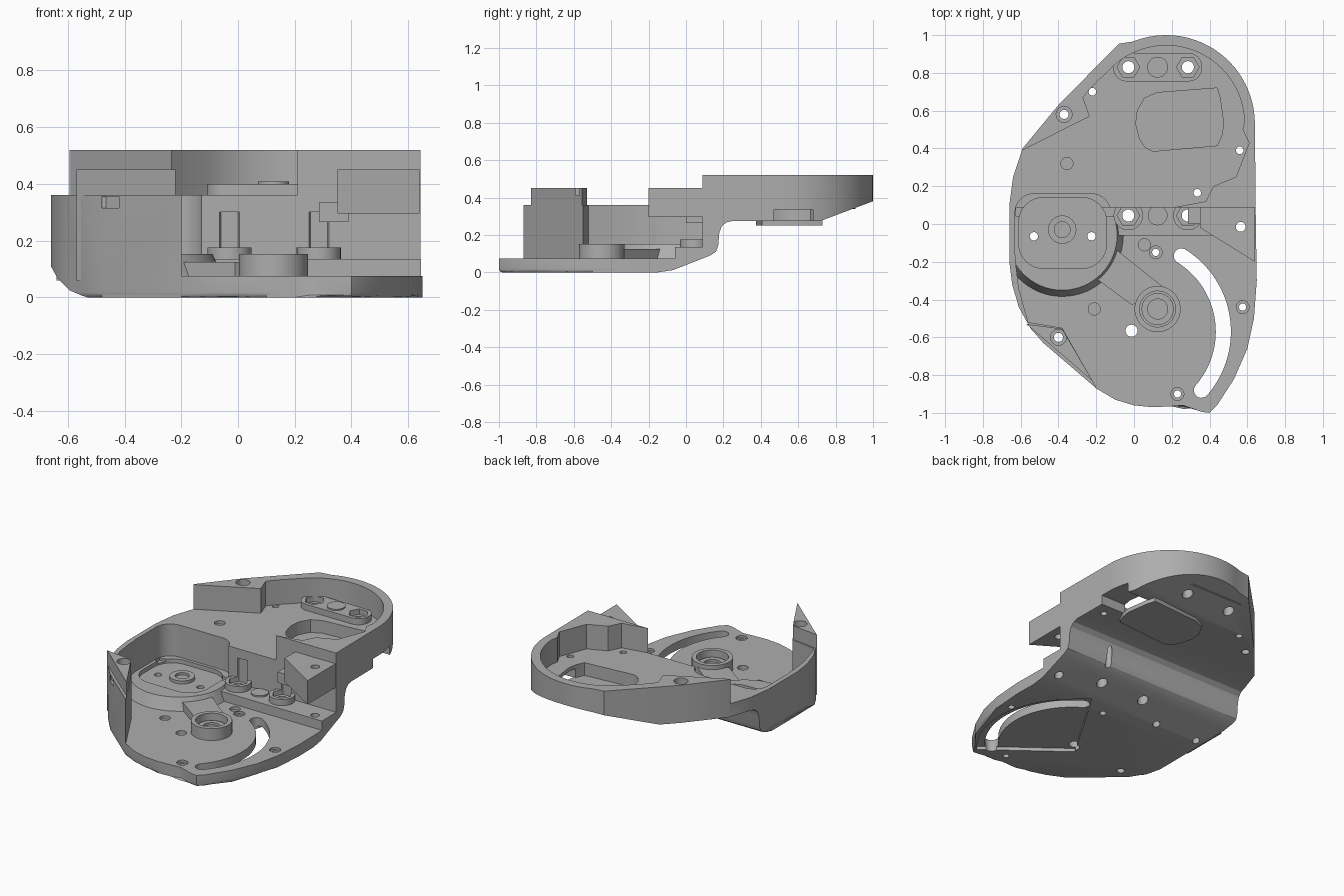
import bpy, bmesh, math
from mathutils import Vector

cube = bpy.data.objects.get("Cube")
if cube:
    bpy.data.objects.remove(cube, do_unlink=True)

grey = bpy.data.materials.new("moulded grey")
grey.use_nodes = True
colour = (0.42, 0.42, 0.42, 1)
grey.diffuse_color = colour
grey.node_tree.nodes["Principled BSDF"].inputs["Base Color"].default_value = colour


def arc(cx, cy, r, a0, a1, n=24):
    return [(cx + r * math.cos(math.radians(a0 + (a1 - a0) * i / n)),
             cy + r * math.sin(math.radians(a0 + (a1 - a0) * i / n))) for i in range(n + 1)]


def circle(c, r, n=32):
    return arc(c[0], c[1], r, 0, 360, n)[:-1]


def rounded(x0, x1, y0, y1, r):
    return (arc(x1 - r, y1 - r, r, 0, 90, 8) + arc(x0 + r, y1 - r, r, 90, 180, 8)
            + arc(x0 + r, y0 + r, r, 180, 270, 8) + arc(x1 - r, y0 + r, r, 270, 360, 8))


def prism(name, pts, lo, hi, axis="z", taper=1.0, bevel=0.0):
    """Extrude a 2D outline along an axis, optionally tapered or bevelled below."""
    place = {"x": lambda a, b, h: (h, a, b), "y": lambda a, b, h: (a, h, b),
             "z": lambda a, b, h: (a, b, h)}[axis]
    mx = sum(p[0] for p in pts) / len(pts)
    my = sum(p[1] for p in pts) / len(pts)
    bm = bmesh.new()
    low = [bm.verts.new(place(a, b, lo)) for a, b in pts]
    top = [bm.verts.new(place(mx + (a - mx) * taper, my + (b - my) * taper, hi)) for a, b in pts]
    base = bm.faces.new(low)
    bm.faces.new(top)
    for i in range(len(pts)):
        j = (i + 1) % len(pts)
        bm.faces.new((low[i], low[j], top[j], top[i]))
    if bevel:
        bmesh.ops.bevel(bm, geom=list(base.edges), offset=bevel, segments=3,
                        profile=0.5, affect="EDGES")
    bmesh.ops.recalc_face_normals(bm, faces=bm.faces)
    mesh = bpy.data.meshes.new(name)
    bm.to_mesh(mesh)
    bm.free()
    mesh.materials.append(grey)
    ob = bpy.data.objects.new(name, mesh)
    bpy.context.collection.objects.link(ob)
    return ob


def boolean(targets, cutter, op="DIFFERENCE"):
    cutter.hide_render = True
    for ob in targets:
        mod = ob.modifiers.new("cut", "BOOLEAN")
        mod.operation, mod.object, mod.solver = op, cutter, "EXACT"
        with bpy.context.temp_override(object=ob, active_object=ob):
            bpy.ops.object.modifier_apply(modifier=mod.name)
    bpy.data.objects.remove(cutter, do_unlink=True)


def cut(targets, pts, lo, hi, axis="z"):
    boolean(targets, prism("cutter", pts, lo, hi, axis), "DIFFERENCE")


def box(x0, x1, y0, y1):
    return [(x0, y0), (x1, y0), (x1, y1), (x0, y1)]


# Housing envelope: plan outline limited by the stepped underside and rounded left edge
outline = arc(0.17, 0.53, 0.47, 0, 105) + [
    (-0.01, 0.965), (-0.08, 0.955), (-0.4, 0.63), (-0.59, 0.4), (-0.64, 0.25), (-0.66, 0.1),
    (-0.66, -0.2), (-0.645, -0.32), (-0.61, -0.44), (-0.55, -0.55), (-0.48, -0.63),
    (-0.2, -0.87), (-0.1, -0.93), (0.0, -0.96), (0.1, -0.97), (0.2, -0.965), (0.26, -0.96),
    (0.36, -0.995), (0.4, -1.0), (0.44, -0.96), (0.53, -0.82), (0.6, -0.66), (0.635, -0.5),
    (0.65, -0.3), (0.645, 0.0)]
body = prism("housing_body", outline, 0, 0.52, bevel=0.018)
side = [(-1.1, -0.1), (-0.15, -0.1), (-0.15, 0), (-0.07, 0.012), (0.13, 0.09), (0.16, 0.11),
        (0.172, 0.14), (0.178, 0.21), (0.19, 0.245), (0.215, 0.267), (0.25, 0.275),
        (0.72, 0.275), (1.1, 0.418), (1.1, 0.7), (-1.1, 0.7)]
boolean([body], prism("side_limit", side, -1, 1, "x"), "INTERSECT")
front = [(-0.8, 0.7), (-0.66, 0.11), (-0.635, 0.065), (-0.595, 0.025), (-0.55, 0.006),
         (-0.5, -0.01), (0.8, -0.01), (0.8, 0.7)]
front[0:1] = [(-0.66, 0.7)]
boolean([body], prism("front_limit", front, -1.2, 1.2, "y"), "INTERSECT")

# Upper floor inside the raised rim and its two thick screw blocks
cut([body], [(-1, -1.2), (1, -1.2), (1, 0.088), (0.21, 0.088), (0.38, 0.12), (0.42, 0.2),
             (0.54, 0.25), (0.61, 0.43), (0.575, 0.5)] + arc(0.17, 0.53, 0.415, 2, 130)
    + [(-0.23, 0.72), (-0.27, 0.67), (-0.235, 0.57), (-0.59, 0.39), (-1, 0.39)], 0.36, 1)

# Lower tray, open at the front and right, with a thicker strip by the step
cut([body], [(-0.625, -0.06), (-0.625, -0.22), (-0.61, -0.34), (-0.56, -0.52), (-0.38, -0.55),
             (-0.2, -0.865), (-0.2, -1.2), (1, -1.2), (1, -0.06)], 0.075, 1)
cut([body], box(-0.625, 1, -0.07, 0.088), 0.135, 0.45)
cut([body], rounded(-0.63, -0.125, -0.25, 0.16, 0.1), 0.152, 1)

# Corner post and triangular screw block
post = prism("corner_post", [(-0.57, -0.53), (-0.38, -0.555), (-0.22, -0.83)], 0.06, 0.45)
block = prism("side_screw_block", [(0.35, -0.02), (0.64, -0.2), (0.64, 0.1), (0.35, 0.1)],
              0.295, 0.45)
prism("cable_clip", box(0.285, 0.39, 0.265, 0.335), 0.0, 0.1, "y")

# Tapered motor seat with a rounded recess
motor = (-0.38, -0.06)
seat = prism("motor_seat", circle(motor, 0.33, 64), 0.06, 0.152, taper=0.88)
boolean([seat], prism("seat_limit", box(-0.64, 0, -0.5, 0.04), 0, 1), "INTERSECT")
cut([seat, body], rounded(-0.61, -0.145, -0.235, 0.14, 0.13), 0.125, 0.3)
ring = prism("motor_ring", circle((motor[0], -0.03), 0.075), 0.12, 0.145)
cut([ring], circle((motor[0], -0.03), 0.042), 0.13, 0.3)
for x in (-0.53, -0.225):
    cut([seat, body], circle((x, -0.065), 0.022), -1, 1)

# Bearing boss and the arm joining it to the seat
bearing = (0.125, -0.45)
boss = prism("bearing_boss", circle(bearing, 0.122, 48), 0.06, 0.152)
arm = prism("bearing_arm", [(-0.1, -0.13), (0.15, -0.33), (-0.01, -0.43), (-0.2, -0.29)],
            0.06, 0.125)
cut([boss, arm], circle(bearing, 0.095), 0.095, 1)
cup = prism("bearing_cup", circle(bearing, 0.085), 0.07, 0.11)
cut([cup], circle(bearing, 0.053), 0.085, 1)

# Hexagonal nut holders below and above, with a disc between each pair
bar = prism("upper_nut_bar", rounded(-0.11, 0.36, 0.755, 0.905, 0.07), 0.34, 0.4)
for x in (-0.03, 0.285):
    holder = prism("lower_nut_holder", circle((x, 0.045), 0.078), 0.1, 0.175)
    boolean([holder], prism("holder_limit", box(-1, 1, -1, 0.1), 0, 1), "INTERSECT")
    cut([holder, body], circle((x, 0.045), 0.06, 6), 0.145, 0.3)
    cut([holder, body], circle((x, 0.045), 0.032), -1, 0.3)
    cut([bar], circle((x, 0.83), 0.06, 6), 0.365, 0.6)
    cut([bar, body], circle((x, 0.83), 0.032), 0, 0.6)
prism("lower_disc", circle((0.125, 0.045), 0.052), 0.12, 0.145)
prism("upper_disc", circle((0.125, 0.83), 0.055), 0.39, 0.408)

# Upper window, its side opening and the tray hung below
window = [(0.1, 0.385), (0.44, 0.415), (0.465, 0.47), (0.475, 0.53), (0.455, 0.67), (0.44, 0.72),
          (0.12, 0.695), (0.055, 0.665), (0.018, 0.6), (0.01, 0.53), (0.03, 0.45), (0.06, 0.405)]
cut([body], window, 0, 1)
cut([body], box(0.47, 0.68, 0.268, 0.335), 0.4, 0.8, "x")
prism("window_tray", [(0.27 + (x - 0.27) * 1.06, 0.55 + (y - 0.55) * 1.06) for x, y in window],
      0.25, 0.277)

# Curved adjustment slot with a shallow relief underneath
pivot = (0.0, -0.57)
slot_ends = [(pivot[0] + 0.473 * math.cos(math.radians(a)),
              pivot[1] + 0.473 * math.sin(math.radians(a))) for a in (-41, 58)]
slot = (arc(*pivot, 0.513, -41, 58, 32) + arc(*slot_ends[1], 0.04, 58, 238, 10)[1:]
        + arc(*pivot, 0.433, 58, -41, 32)[1:] + arc(*slot_ends[0], 0.04, 139, 319, 10)[1:-1])
cut([body], slot, -1, 0.5)
cut([body], [(-0.05, -0.6)] + arc(*pivot, 0.56, -43, 62, 32), -0.1, 0.022)

# Screw holes: through, counterbored and blind
for p in ((0.23, -0.9), (0.575, -0.44), (0.115, -0.15)):
    cut([body], circle(p, 0.019), -1, 0.5)
    cut([body], circle(p, 0.034), 0.06, 0.5)
solids = [body, post, block]
for p, r in (((-0.4, -0.6), 0.024), ((0.565, -0.015), 0.026), ((-0.013, -0.565), 0.032),
             ((-0.37, 0.58), 0.024), ((-0.22, 0.7), 0.02), ((0.335, 0.165), 0.02),
             ((0.56, 0.39), 0.02)):
    cut(solids, circle(p, r), -1, 1)
cut(solids, circle((-0.4, -0.6), 0.042), 0.41, 1)
cut(solids, circle((-0.37, 0.58), 0.042), 0.48, 1)
for p, z in (((-0.21, -0.45), 0.055), ((0.055, -0.11), 0.055), ((-0.355, 0.32), 0.34)):
    cut([body], circle(p, 0.032), z, 0.5)

# Small latch opening in the left wall
cut([body], box(-0.48, -0.42, 0.315, 0.355), -0.75, -0.62, "y")

# Smooth the curved walls while keeping hard edges
bpy.ops.object.select_all(action="DESELECT")
for ob in bpy.context.scene.objects:
    if ob.type == "MESH":
        ob.select_set(True)
bpy.context.view_layer.objects.active = body
bpy.ops.object.shade_smooth_by_angle(angle=math.radians(25))
